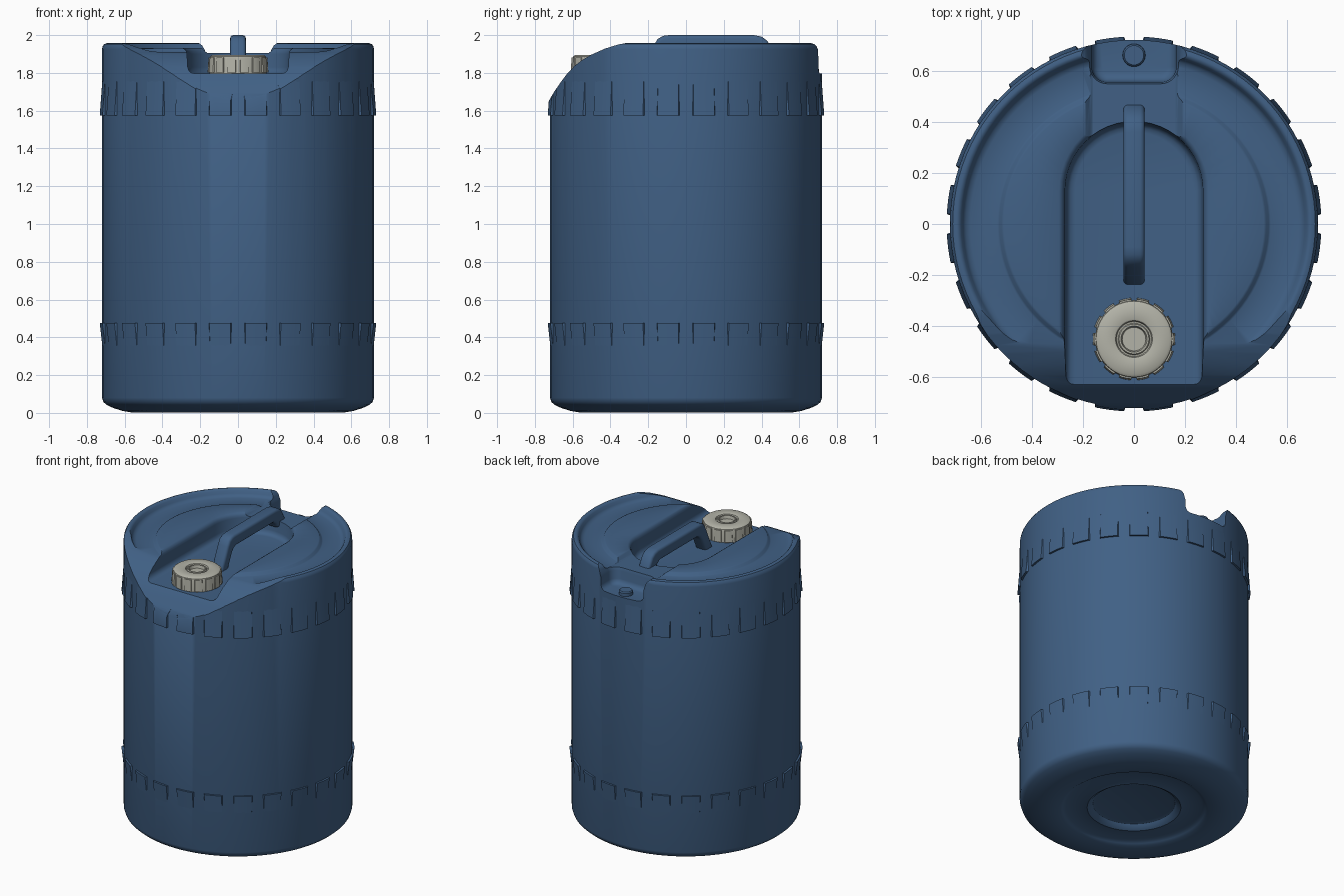
import bpy, bmesh, math

if "Cube" in bpy.data.objects:
    bpy.data.objects.remove(bpy.data.objects["Cube"])

def material(name, rgb):
    m = bpy.data.materials.new(name)
    m.diffuse_color = (*rgb, 1)
    m.use_nodes = True
    m.node_tree.nodes["Principled BSDF"].inputs["Base Color"].default_value = m.diffuse_color
    return m

BLUE = material("barrel blue", (0.052, 0.118, 0.235))
GREY = material("cap grey", (0.45, 0.45, 0.39))

def finish(name, bm, mat):
    bmesh.ops.remove_doubles(bm, verts=bm.verts, dist=1e-5)
    bmesh.ops.recalc_face_normals(bm, faces=bm.faces)
    me = bpy.data.meshes.new(name)
    bm.to_mesh(me)
    bm.free()
    me.materials.append(mat)
    ob = bpy.data.objects.new(name, me)
    bpy.context.collection.objects.link(ob)
    return ob

def select(ob):
    bpy.ops.object.select_all(action='DESELECT')
    ob.select_set(True)
    bpy.context.view_layer.objects.active = ob

def smooth(ob, deg=35):
    select(ob)
    bpy.ops.object.shade_smooth_by_angle(angle=math.radians(deg))

def cut(ob, cutter):
    select(ob)
    m = ob.modifiers.new("cut", 'BOOLEAN')
    m.operation, m.object, m.solver = 'DIFFERENCE', cutter, 'EXACT'
    bpy.ops.object.modifier_apply(modifier=m.name)

def loft(name, rings, mat, closed_caps=True):
    """Skin a list of equal-length vertex rings."""
    bm = bmesh.new()
    rows = [[bm.verts.new(p) for p in r] for r in rings]
    n = len(rows[0])
    for a, b in zip(rows, rows[1:]):
        for i in range(n):
            bm.faces.new((a[i], a[(i + 1) % n], b[(i + 1) % n], b[i]))
    if closed_caps:
        bm.faces.new(rows[0])
        bm.faces.new(rows[-1])
    return finish(name, bm, mat)

def lathe(name, profile, mat, n=96, cx=0, cy=0):
    ang = [2 * math.pi * i / n for i in range(n)]
    rings = [[(cx + r * math.cos(a), cy + r * math.sin(a), z) for a in ang] for r, z in profile]
    return loft(name, rings, mat, False)

def slab(name, yz, hw, mat):
    """Side profile extruded across x."""
    return loft(name, [[(x, y, z) for y, z in yz] for x in (-hw, hw)], mat)

def u_cutter(name, w, tip, r, sign, levels):
    """Rounded-end slot, offset by d at each height z."""
    rings = []
    for z, d in levels:
        pts, rr = [(w + d, -1.2)], r + d
        for s, start in ((1, 0), (-1, 90)):
            for k in range(13):
                a = math.radians(start + 90 * k / 12)
                pts.append((s * (w - r) + rr * math.cos(a), tip - r + rr * math.sin(a)))
        pts.append((-w - d, -1.2))
        rings.append([(x, y * sign, z) for x, y in pts])
    return loft(name, rings, BLUE)

def lugs(name, n, half, z_full, z_fade, r_in, r_fade, r_out, mat, cx=0, cy=0, phase=0.5):
    """Ring of raised pads that fade out toward z_fade."""
    bm = bmesh.new()
    for i in range(n):
        c = 2 * math.pi * (i + phase) / n - math.pi / 2
        cols = []
        for t in (-1, -0.5, 0, 0.5, 1):
            col = []
            for r, z, k in ((r_in, z_full, 1.25), (r_in, z_fade, 1.25),
                            (r_fade, z_fade, 1), (r_out, z_full, 1)):
                a = c + t * half * k
                col.append(bm.verts.new((cx + r * math.cos(a), cy + r * math.sin(a), z)))
            cols.append(col)
        for a, b in zip(cols, cols[1:]):
            for j in range(4):
                bm.faces.new((a[j], a[(j + 1) % 4], b[(j + 1) % 4], b[j]))
        bm.faces.new(cols[0])
        bm.faces.new(cols[-1])
    return finish(name, bm, mat)

# Barrel body: foot rings, wall, rounded rim, lowered deck and raised plate
body = lathe("barrel_body", [
    (0, 0.05), (0.235, 0.05), (0.26, 0.043), (0.275, 0.025), (0.295, 0.014), (0.32, 0.02),
    (0.43, 0.022), (0.45, 0.012), (0.465, 0.003), (0.56, 0.002), (0.61, 0.01), (0.66, 0.026),
    (0.695, 0.042), (0.713, 0.058), (0.72, 0.08), (0.72, 1.925), (0.717, 1.94), (0.709, 1.952),
    (0.695, 1.957), (0.685, 1.955), (0.676, 1.947), (0.668, 1.93), (0.658, 1.918),
    (0.64, 1.912), (0.535, 1.91), (0.527, 1.914), (0.517, 1.928), (0.508, 1.932), (0, 1.932)], BLUE)

# Raised lug bands round the wall
upper = lugs("upper_lugs", 24, math.radians(4.4), 1.575, 1.78, 0.70, 0.718, 0.733, BLUE)
lower = lugs("lower_lugs", 24, math.radians(4.4), 0.475, 0.34, 0.70, 0.718, 0.733, BLUE)

# Cutters: curved front slope, spout channel, lowered strip behind it, rear notch
slope = slab("slope_cutter", [
    (-0.80, 1.46), (-0.76, 1.57), (-0.73, 1.645), (-0.70, 1.697), (-0.665, 1.748), (-0.63, 1.795),
    (-0.59, 1.837), (-0.55, 1.868), (-0.50, 1.897), (-0.43, 1.928), (-0.36, 1.950),
    (-0.28, 1.965), (-0.28, 2.3), (-1, 2.3), (-1, 1.46)], 1.0, BLUE)
channel = u_cutter("channel_cutter", 0.27, 0.40, 0.27, 1, [
    (1.797, -0.04), (1.801, -0.022), (1.812, -0.01), (1.83, -0.004), (1.90, 0.0),
    (1.915, 0.004), (1.926, 0.012), (1.933, 0.025), (2.2, 0.025)])
strip = u_cutter("strip_cutter", 0.175, 0.60, 0.02, 1, [
    (1.906, -0.012), (1.911, -0.004), (1.928, 0.012), (1.934, 0.022), (2.2, 0.022)])
notch = u_cutter("notch_cutter", 0.165, -0.555, 0.06, -1, [
    (1.797, -0.035), (1.802, -0.02), (1.813, -0.008), (1.83, -0.002), (1.885, 0.0),
    (1.90, 0.005), (1.925, 0.012), (1.945, 0.025), (1.96, 0.045), (2.2, 0.045)])
cut(body, slope)
cut(body, channel)
cut(body, strip)
cut(body, notch)
cut(upper, slope)
cut(upper, notch)
for c in (slope, channel, strip, notch):
    bpy.data.objects.remove(c)
smooth(body, 32)
smooth(upper, 30)
smooth(lower, 30)

# Carrying handle
handle = slab("handle", [
    (-0.245, 1.78), (-0.20, 1.88), (-0.17, 1.945), (-0.15, 1.98), (-0.12, 1.996), (-0.09, 2.0),
    (0.36, 2.0), (0.40, 1.992), (0.43, 1.97), (0.45, 1.935), (0.475, 1.89),
    (0.38, 1.86), (0.365, 1.90), (0.34, 1.918), (-0.07, 1.918), (-0.10, 1.908),
    (-0.12, 1.88), (-0.165, 1.78)], 0.042, BLUE)
select(handle)
bev = handle.modifiers.new("round", 'BEVEL')
bev.width, bev.segments, bev.limit_method = 0.018, 3, 'ANGLE'
bev.angle_limit = math.radians(60)
bpy.ops.object.modifier_apply(modifier=bev.name)
smooth(handle, 40)

# Vent boss in the rear notch
smooth(lathe("vent_boss", [(0, 1.78), (0.045, 1.78), (0.044, 1.818), (0.038, 1.825), (0, 1.825)],
             BLUE, 32, 0, 0.66))

# Screw cap with stepped centre and grip pads
smooth(lathe("screw_cap", [
    (0, 1.79), (0.152, 1.79), (0.152, 1.875), (0.148, 1.887), (0.138, 1.894), (0.078, 1.896),
    (0.072, 1.893), (0.068, 1.884), (0.062, 1.884), (0.058, 1.892), (0.051, 1.892),
    (0.046, 1.872), (0, 1.872)], GREY, 64, 0, -0.45))
smooth(lugs("cap_grips", 14, math.radians(8.5), 1.802, 1.882, 0.14, 0.156, 0.161, GREY, 0, -0.45), 30)
